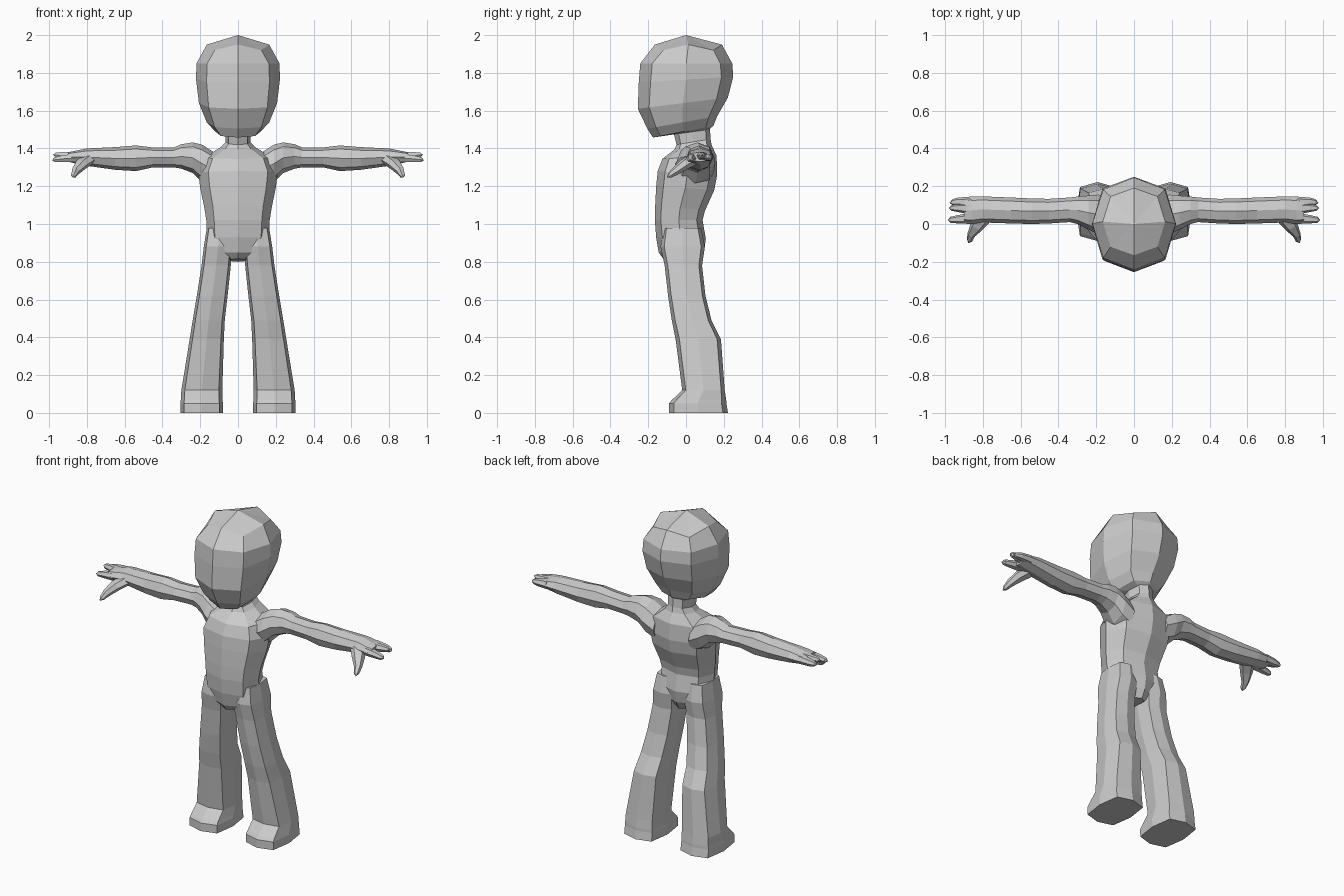
import bpy, bmesh
from mathutils import Vector


def octagon(a0, a1, b0, b1, k):
    """Eight points of a cut-corner box, starting at the b0 side."""
    ca, cb, ha, hb = (a0 + a1) / 2, (b0 + b1) / 2, (a1 - a0) / 2, (b1 - b0) / 2
    shape = [(0, -1), (k, -k), (1, 0), (k, k), (0, 1), (-k, k), (-1, 0), (-k, -k)]
    return [(ca + ha * u, cb + hb * v) for u, v in shape]


def loft(name, rings, tip=None, mirror=False):
    """Skin a list of equal-length rings; close with a tip point or a cap."""
    bm = bmesh.new()
    vs = [[bm.verts.new(p) for p in r] for r in rings]
    n = len(vs[0])
    for a, b in zip(vs, vs[1:]):
        for i in range(n):
            j = (i + 1) % n
            bm.faces.new((a[i], a[j], b[j], b[i]))
    bm.faces.new(vs[0][::-1])
    if tip:
        t = bm.verts.new(tip)
        for i in range(n):
            bm.faces.new((vs[-1][i], vs[-1][(i + 1) % n], t))
    else:
        bm.faces.new(vs[-1])
    bmesh.ops.recalc_face_normals(bm, faces=bm.faces)
    me = bpy.data.meshes.new(name)
    bm.to_mesh(me)
    bm.free()
    ob = bpy.data.objects.new(name, me)
    bpy.context.collection.objects.link(ob)
    if mirror:
        ob.modifiers.new("Mirror", 'MIRROR')
    return ob


def level(w, yf, yb, zf, zb, k=0.75, drop=0.0):
    """Horizontal ring, tilted from zf at the front to zb at the back."""
    pts = octagon(-w, w, yf, yb, k)
    return [(x, y, zf + (zb - zf) * (y - yf) / (yb - yf) - drop * (i % 2))
            for i, (x, y) in enumerate(pts)]


def digit(name, path, tip):
    """Tapered six-sided finger; path rows are x, y, z, width, height."""
    end = Vector(tip)
    axis = (end - Vector(path[0][:3])).normalized()
    side = axis.cross(Vector((0, 0, 1))).normalized()
    up = side.cross(axis)
    hexa = [(1, 0), (.55, .9), (-.55, .9), (-1, 0), (-.55, -.9), (.55, -.9)]
    rings = [[Vector(p[:3]) + side * u * p[3] + up * v * p[4] for u, v in hexa]
             for p in path]
    loft(name, rings, tip, True)


# Head
loft("head", [
    level(.07, -.06, .12, 1.475, 1.50),
    level(.12, -.175, .145, 1.458, 1.52),
    level(.165, -.205, .165, 1.505, 1.57),
    level(.207, -.255, .222, 1.61, 1.67),
    level(.222, -.25, .25, 1.75, 1.78),
    level(.22, -.242, .245, 1.85, 1.85, .74),
    level(.165, -.165, .19, 1.95, 1.95, .75, .03),
], (0, 0, 2.0))

# Torso and neck
loft("torso", [level(*r) for r in [
    (.045, -.12, .07, .815, .80),
    (.10, -.145, .095, .85, .85),
    (.163, -.158, .105, .93, .92),
    (.168, -.165, .088, 1.02, 1.02),
    (.178, -.163, .10, 1.10, 1.07),
    (.20, -.158, .15, 1.20, 1.18),
    (.21, -.15, .165, 1.28, 1.26),
    (.18, -.125, .162, 1.345, 1.36),
    (.09, -.06, .135, 1.395, 1.42),
    (.065, -.05, .13, 1.42, 1.45),
    (.068, -.065, .125, 1.48, 1.54)]])

# Legs with flared trousers and blunt feet
legs = [
    (.03, .165, -.12, .08, .98),
    (.03, .181, -.135, .10, .88),
    (.038, .193, -.113, .085, .78),
    (.055, .218, -.095, .103, .62),
    (.07, .24, -.075, .135, .49),
    (.075, .256, -.055, .185, .39),
    (.083, .30, -.02, .205, .12),
    (.082, .303, -.075, .213, .068),
    (.08, .305, -.09, .214, .05),
    (.08, .305, -.09, .222, 0)]
loft("leg", [[(x, y, r[4]) for x, y in octagon(*r[:4], .83)] for r in legs],
     mirror=True)

# Arms: shoulder to palm
arms = [
    (.12, -.06, .15, 1.19, 1.375),
    (.19, -.055, .155, 1.22, 1.42),
    (.24, -.03, .15, 1.27, 1.432),
    (.30, .0, .145, 1.293, 1.422),
    (.34, .01, .14, 1.30, 1.405),
    (.45, .003, .133, 1.30, 1.405),
    (.54, .0, .135, 1.28, 1.416),
    (.65, .003, .14, 1.287, 1.407),
    (.80, .008, .146, 1.308, 1.40),
    (.86, .0, .145, 1.32, 1.388),
    (.90, .005, .138, 1.33, 1.38)]
loft("arm", [[(r[0], y, z) for y, z in octagon(*r[1:5], .72)] for r in arms],
     mirror=True)

# Fingers and thumb
digit("index_finger", [(.86, .03, 1.35, .03, .025), (.93, .025, 1.345, .022, .02),
                       (.97, .022, 1.34, .016, .014)], (.985, .02, 1.338))
digit("middle_finger", [(.86, .08, 1.36, .03, .025), (.93, .085, 1.363, .022, .02),
                        (.965, .085, 1.365, .015, .014)], (.98, .085, 1.366))
digit("outer_finger", [(.86, .115, 1.355, .03, .025), (.93, .118, 1.352, .022, .02),
                       (.96, .115, 1.35, .016, .014)], (.975, .112, 1.348))
digit("thumb", [(.79, .045, 1.345, .045, .03), (.83, -.01, 1.315, .037, .028),
                (.86, -.055, 1.28, .022, .022), (.87, -.085, 1.258, .016, .014)],
      (.876, -.102, 1.246))
